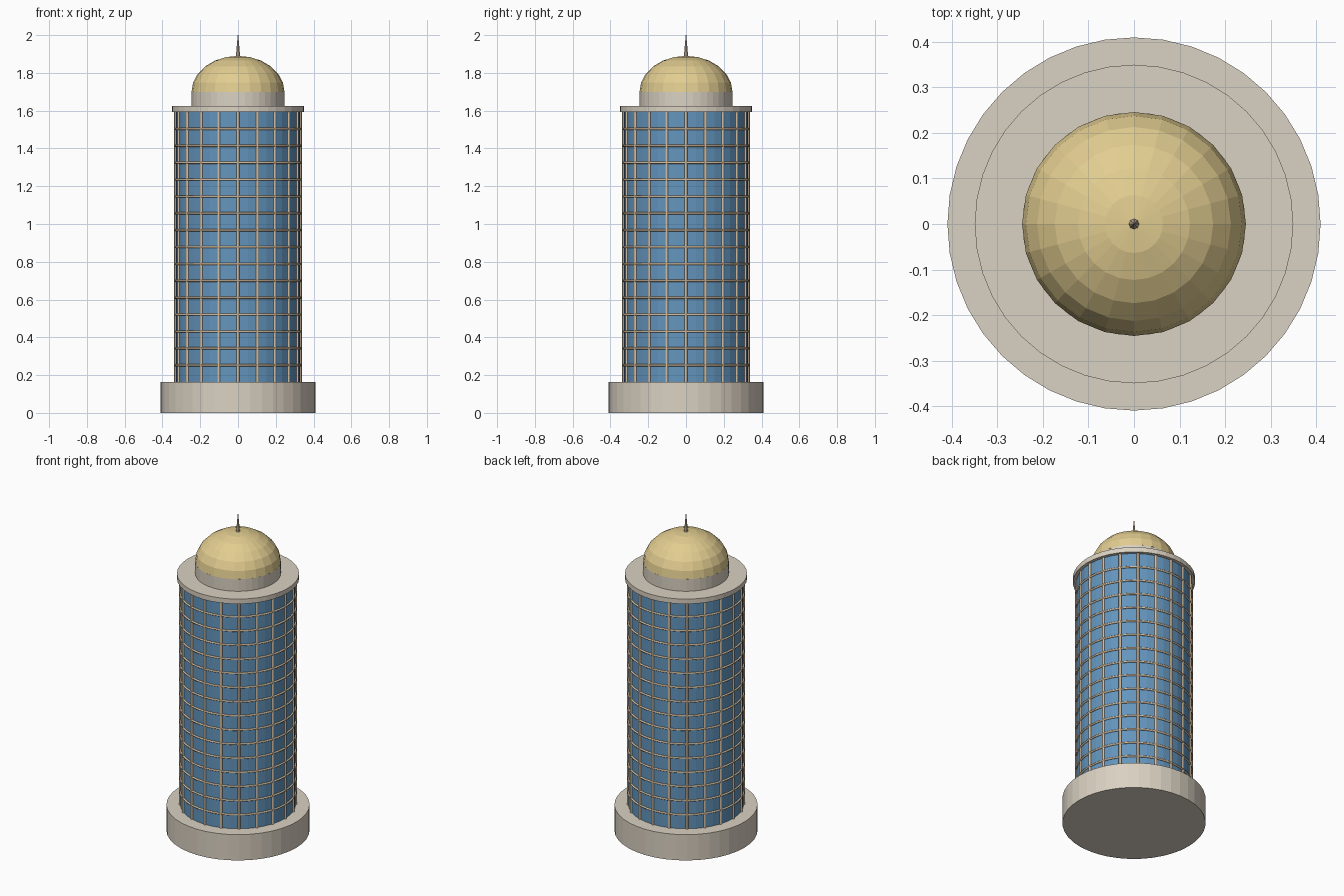
import bpy, bmesh, math
from mathutils import Matrix

if "Cube" in bpy.data.objects:
    bpy.data.objects.remove(bpy.data.objects["Cube"])


def material(name, rgb):
    m = bpy.data.materials.new(name)
    m.diffuse_color = (*rgb, 1)
    m.use_nodes = True
    m.node_tree.nodes["Principled BSDF"].inputs["Base Color"].default_value = m.diffuse_color
    return m


STONE = material("warm_stone", (0.70, 0.64, 0.54))
GLASS = material("blue_glass", (0.125, 0.30, 0.51))
GOLD = material("pale_gold", (0.76, 0.61, 0.28))
BRONZE = material("pale_tan", (0.66, 0.52, 0.36))


def finish(name, bm, mat, smooth=False):
    bmesh.ops.recalc_face_normals(bm, faces=bm.faces)
    for f in bm.faces:
        f.smooth = smooth and len(f.verts) == 4
    me = bpy.data.meshes.new(name)
    bm.to_mesh(me)
    bm.free()
    me.materials.append(mat)
    ob = bpy.data.objects.new(name, me)
    bpy.context.collection.objects.link(ob)
    return ob


def cylinder(name, r1, r2, z0, z1, sides, mat):
    bm = bmesh.new()
    bmesh.ops.create_cone(bm, cap_ends=True, segments=sides, radius1=r1, radius2=r2,
                          depth=z1 - z0, matrix=Matrix.Translation((0, 0, (z0 + z1) / 2)))
    return finish(name, bm, mat)


BASE_TOP, ROOF_Z, FLOORS, BAYS, SIDES = 0.163, 1.593, 16, 20, 40
SHAFT_R, BAR_R = 0.33, 0.008

# Stone base, glass shaft, roof slab and drum
cylinder("base", 0.41, 0.41, 0, BASE_TOP, SIDES, STONE)
cylinder("glass_shaft", SHAFT_R, SHAFT_R, 0.01, ROOF_Z, SIDES, GLASS)
cylinder("roof_slab", 0.35, 0.35, ROOF_Z, 1.624, SIDES, STONE)
cylinder("drum", 0.245, 0.245, 1.624, 1.70, SIDES, STONE)

# Flattened dome: upper half of a faceted sphere
bm = bmesh.new()
bmesh.ops.create_uvsphere(bm, u_segments=24, v_segments=12, radius=1)
bmesh.ops.delete(bm, geom=[v for v in bm.verts if v.co.z < -0.01], context='VERTS')
bmesh.ops.transform(bm, verts=bm.verts,
                    matrix=Matrix.Translation((0, 0, 1.70)) @ Matrix.Diagonal((0.246, 0.246, 0.19, 1)))
finish("dome", bm, GOLD)

# Spire
cylinder("spire", 0.012, 0.0015, 1.88, 2.0, 8, BRONZE)

# Round vertical mullions around the shaft
bm = bmesh.new()
for i in range(BAYS):
    bmesh.ops.create_cone(bm, cap_ends=True, segments=8, radius1=BAR_R, radius2=BAR_R,
                          depth=ROOF_Z - BASE_TOP, matrix=(
                              Matrix.Rotation(2 * math.pi * i / BAYS, 4, 'Z')
                              @ Matrix.Translation((SHAFT_R, 0, (BASE_TOP + ROOF_Z) / 2))))
finish("mullions", bm, BRONZE, smooth=True)

# Horizontal floor rings: thin round bars swept around the shaft
bm = bmesh.new()
for k in range(1, FLOORS):
    z = BASE_TOP + (ROOF_Z - BASE_TOP) * k / FLOORS
    rings = []
    for i in range(SIDES):
        a = 2 * math.pi * i / SIDES
        ring = []
        for j in range(8):
            t = 2 * math.pi * j / 8
            r = SHAFT_R + 0.002 + 0.006 * math.cos(t)
            ring.append(bm.verts.new((r * math.cos(a), r * math.sin(a), z + 0.006 * math.sin(t))))
        rings.append(ring)
    for i in range(SIDES):
        p, q = rings[i], rings[(i + 1) % SIDES]
        for j in range(8):
            n = (j + 1) % 8
            bm.faces.new((p[j], q[j], q[n], p[n]))
finish("floor_rings", bm, BRONZE, smooth=True)
